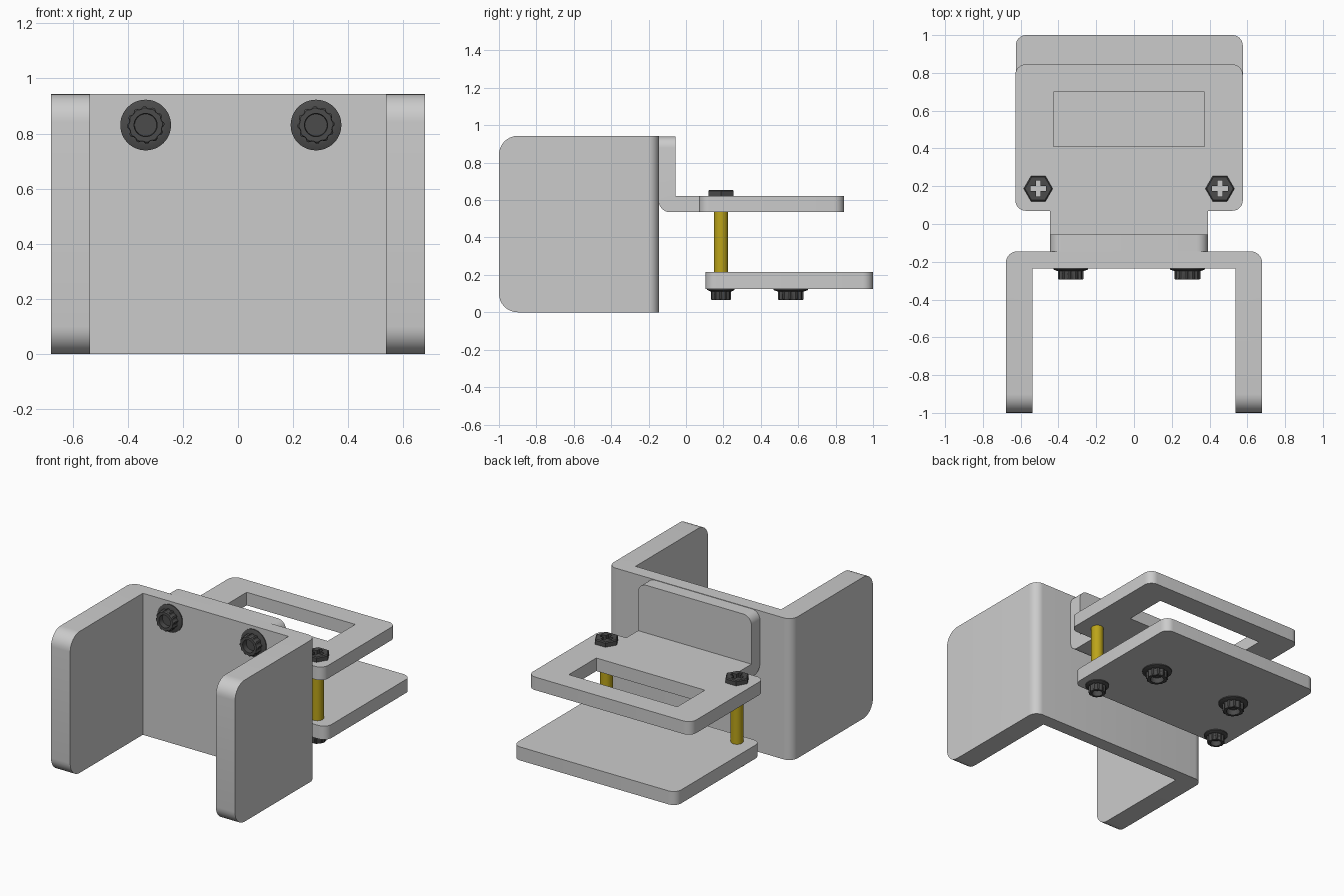
import bpy, bmesh, math
from mathutils import Vector, Matrix

if "Cube" in bpy.data.objects:
    bpy.data.objects.remove(bpy.data.objects["Cube"])

CX = -0.026  # centre line of the clamp assembly


def material(name, color):
    m = bpy.data.materials.new(name)
    m.diffuse_color = (*color, 1)
    m.use_nodes = True
    m.node_tree.nodes["Principled BSDF"].inputs["Base Color"].default_value = m.diffuse_color
    return m


dark = material("dark_steel", (0.07, 0.07, 0.07))
brass = material("brass", (0.5, 0.37, 0.01))


def finish(name, bm, mat=None):
    bmesh.ops.recalc_face_normals(bm, faces=bm.faces)
    me = bpy.data.meshes.new(name)
    bm.to_mesh(me)
    bm.free()
    ob = bpy.data.objects.new(name, me)
    bpy.context.collection.objects.link(ob)
    if mat:
        me.materials.append(mat)
    return ob


def rounded(corners, steps=8):
    """Outline from (u, v, radius) corners, with right-angle corners filleted."""
    out, n = [], len(corners)
    for i, (u, v, r) in enumerate(corners):
        p = Vector((u, v))
        if r == 0:
            out.append(p)
            continue
        a = (Vector(corners[i - 1][:2]) - p).normalized()
        b = (Vector(corners[(i + 1) % n][:2]) - p).normalized()
        for k in range(steps + 1):
            t = k / steps * math.pi / 2
            out.append(p + a * r * (1 - math.sin(t)) + b * r * (1 - math.cos(t)))
    return out


def extrude(outline, to3d, depth):
    """Extruded solid: to3d places outline points, depth is the sweep vector."""
    bm = bmesh.new()
    f = bm.faces.new([bm.verts.new(to3d(p)) for p in outline])
    new = bmesh.ops.extrude_face_region(bm, geom=[f], use_keep_orig=True)["geom"]
    bmesh.ops.translate(bm, vec=depth, verts=[g for g in new if isinstance(g, bmesh.types.BMVert)])
    return bm


def round_edges(bm, test, radius):
    edges = [e for e in bm.edges if test(e.verts[0].co, e.verts[1].co)]
    bmesh.ops.bevel(bm, geom=edges, offset=radius, segments=8, profile=0.5, affect='EDGES')


def rect(x0, x1, y0, y1, r):
    return rounded([(x0, y0, r), (x1, y0, r), (x1, y1, r), (x0, y1, r)])


def flat(z):
    return lambda p: (p.x, p.y, z)


def cut(ob, cutter):
    cutter.hide_render = True
    mod = ob.modifiers.new("cut", 'BOOLEAN')
    mod.operation, mod.solver, mod.object = 'DIFFERENCE', 'EXACT', cutter
    bpy.context.view_layer.objects.active = ob
    bpy.ops.object.modifier_apply(modifier=mod.name)
    bpy.data.objects.remove(cutter)


# U-shaped channel with rounded arm ends
bm = extrude(rounded([(-0.678, -1, 0), (-0.537, -1, 0), (-0.537, -0.235, 0), (0.537, -0.235, 0),
                      (0.537, -1, 0), (0.678, -1, 0), (0.678, -0.145, 0.06), (-0.678, -0.145, 0.06)]),
             flat(0), (0, 0, 0.943))
round_edges(bm, lambda a, b: a.y < -0.99 and b.y < -0.99 and abs(a.z - b.z) < 1e-4, 0.1)
finish("u_channel", bm)

# Angle bracket: upright tab bent into the neck
bm = extrude(rounded([(-0.145, 0.94, 0), (-0.145, 0.535, 0.06), (0.07, 0.535, 0),
                      (0.07, 0.622, 0), (-0.055, 0.622, 0), (-0.055, 0.94, 0)]),
             lambda p: (CX - 0.418, p.x, p.y), (0.836, 0, 0))
round_edges(bm, lambda a, b: min(a.z, b.z) > 0.93 and abs(a.x - b.x) < 1e-4, 0.06)
finish("angle_bracket", bm)

# Upper plate with a rectangular window
upper = finish("upper_plate", extrude(rect(CX - 0.602, CX + 0.602, 0.07, 0.845, 0.055),
                                      flat(0.535), (0, 0, 0.087)))
cut(upper, finish("window_cutter", extrude(rect(CX - 0.4, CX + 0.4, 0.41, 0.70, 0),
                                           flat(0.4), (0, 0, 0.4))))

# Lower plate
finish("lower_plate", extrude(rect(CX - 0.6, CX + 0.602, 0.105, 1.0, 0.055), flat(0.125), (0, 0, 0.09)))


def flange_bolt(name, loc, tilt, s):
    """Thin flange, twelve-point head and round socket, lathed along local z."""
    n, rings = 48, []
    bm = bmesh.new()
    for r, h, notch in [(0.092, 0, 0), (0.092, 0.006, 0), (0.070, 0.014, 0), (0.068, 0.014, 0.007),
                        (0.068, 0.055, 0.007), (0.062, 0.06, 0.003), (0.042, 0.06, 0), (0.040, 0.025, 0)]:
        rings.append([bm.verts.new(((r - notch * (i % 4 // 2)) * math.cos(math.tau * i / n),
                                    (r - notch * (i % 4 // 2)) * math.sin(math.tau * i / n), h))
                      for i in range(n)])
    for a, b in zip(rings, rings[1:]):
        for i in range(n):
            j = (i + 1) % n
            bm.faces.new((a[i], a[j], b[j], b[i]))
    bm.faces.new(rings[0][::-1])
    bm.faces.new(rings[-1])
    ob = finish(name, bm, dark)
    ob.location, ob.rotation_euler, ob.scale = loc, (tilt, 0, 0), (s, s, 0.85 + 0.15 * s)


for side, sx in (("left", -1), ("right", 1)):
    # Bolts inside the channel and beneath the lower plate
    bx, px = CX + sx * 0.309, CX + sx * 0.481
    flange_bolt("channel_bolt_" + side, (bx, -0.235, 0.831), math.pi / 2, 1)
    flange_bolt("lower_bolt_" + side, (bx, 0.56, 0.125), math.pi, 1)
    flange_bolt("pillar_bolt_" + side, (px, 0.187, 0.125), math.pi, 0.8)

    # Brass pillar between the plates
    bm = bmesh.new()
    bmesh.ops.create_cone(bm, cap_ends=True, segments=32, radius1=0.038, radius2=0.038, depth=0.32,
                          matrix=Matrix.Translation((px, 0.187, 0.375)))
    finish("pillar_" + side, bm, brass)

    # Hex screw head with a cross recess
    bm = bmesh.new()
    bmesh.ops.create_cone(bm, cap_ends=True, segments=6, radius1=0.077, radius2=0.077, depth=0.033,
                          matrix=Matrix.Translation((px, 0.187, 0.6385)) @ Matrix.Rotation(math.pi / 2, 4, 'Z'))
    xs = [v.co.x for v in bm.verts]
    if max(xs) - px < 0.075:  # keep points facing sideways
        bmesh.ops.rotate(bm, cent=(px, 0.187, 0), matrix=Matrix.Rotation(math.pi / 6, 3, 'Z'), verts=bm.verts)
    top = [e for e in bm.edges if all(v.co.z > 0.65 for v in e.verts)]
    bmesh.ops.bevel(bm, geom=top, offset=0.006, segments=1, affect='EDGES')
    head = finish("hex_head_" + side, bm, dark)
    w, l = 0.013, 0.042
    cross = [(w, w), (w, l), (-w, l), (-w, w), (-l, w), (-l, -w),
             (-w, -w), (-w, -l), (w, -l), (w, -w), (l, -w), (l, w)]
    cut(head, finish("cross_cutter", extrude([Vector((px + u, 0.187 + v)) for u, v in cross],
                                             flat(0.6), (0, 0, 0.1))))

bpy.ops.object.select_all(action='SELECT')
bpy.ops.object.shade_smooth_by_angle(angle=math.radians(30))
